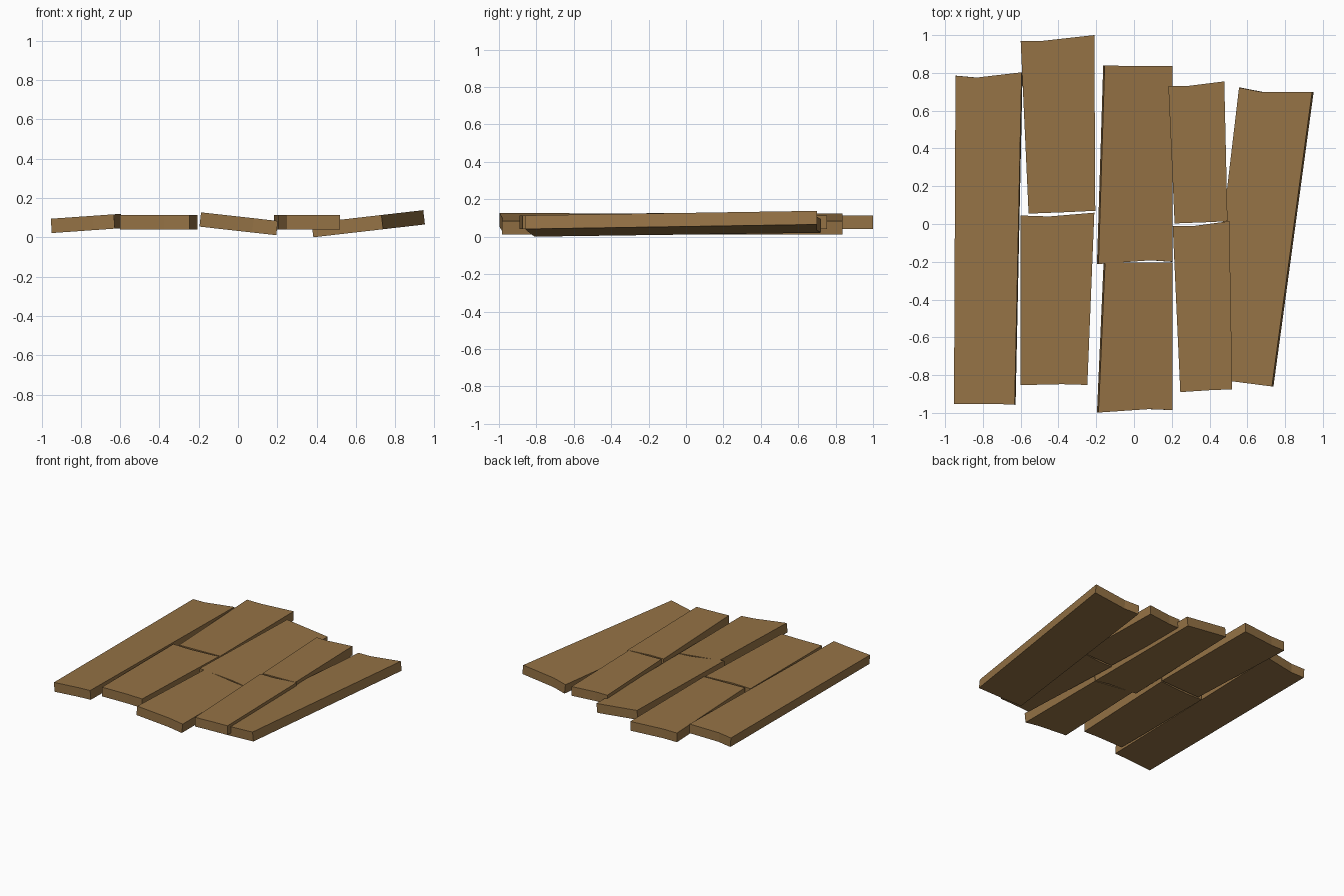
import bpy, bmesh
from mathutils import Vector

wood = bpy.data.materials.new("wood")
wood.diffuse_color = (0.30, 0.17, 0.06, 1)
THICK = 0.073


def plank(name, outline, z, slope=0.0, x0=0.0):
    """Board whose top face follows z + slope * (x - x0), thickened along its normal."""
    normal = Vector((-slope, 0, 1)).normalized()
    top = [Vector((x, y, z + slope * (x - x0))) for x, y in outline]
    bm = bmesh.new()
    upper = [bm.verts.new(p) for p in top]
    lower = [bm.verts.new(p - normal * THICK) for p in top]
    bm.faces.new(upper)
    bm.faces.new(lower[::-1])
    n = len(top)
    for i in range(n):
        j = (i + 1) % n
        bm.faces.new((upper[i], lower[i], lower[j], upper[j]))
    bmesh.ops.recalc_face_normals(bm, faces=bm.faces)
    mesh = bpy.data.meshes.new(name)
    bm.to_mesh(mesh)
    bm.free()
    mesh.materials.append(wood)
    ob = bpy.data.objects.new(name, mesh)
    bpy.context.collection.objects.link(ob)


# Far left board, raised towards the middle
plank("left_plank", [(-0.953, -0.953), (-0.74, -0.952), (-0.632, -0.957), (-0.595, 0.803),
                     (-0.835, 0.775), (-0.945, 0.785)], 0.095, 0.07, -0.95)
# Second row, two flat boards
plank("second_back_plank", [(-0.558, 0.055), (-0.35, 0.063), (-0.205, 0.07), (-0.21, 1.0),
                            (-0.48, 0.97), (-0.60, 0.97)], 0.113)
plank("second_front_plank", [(-0.60, -0.853), (-0.38, -0.848), (-0.247, -0.852), (-0.21, 0.06),
                             (-0.45, 0.04), (-0.60, 0.045)], 0.113)
# Middle row, two boards sloping down to the right
plank("middle_back_plank", [(-0.188, -0.212), (0.09, -0.192), (0.203, -0.2), (0.203, 0.837),
                            (-0.155, 0.838)], 0.127, -0.112, -0.185)
plank("middle_front_plank", [(-0.188, -0.998), (0.08, -0.98), (0.203, -0.985), (0.203, -0.205),
                             (-0.153, -0.205)], 0.127, -0.112, -0.185)
# Fourth row, two flat boards
plank("fourth_back_plank", [(0.215, 0.003), (0.40, 0.01), (0.495, 0.015), (0.478, 0.755),
                            (0.28, 0.73), (0.182, 0.73)], 0.113)
plank("fourth_front_plank", [(0.245, -0.89), (0.40, -0.88), (0.52, -0.875), (0.505, 0.015),
                             (0.32, -0.01), (0.205, -0.01)], 0.113)
# Far right board, skewed and tucked under its neighbour
plank("right_plank", [(0.375, -0.81), (0.52, -0.833), (0.73, -0.86), (0.943, 0.70),
                      (0.67, 0.70), (0.556, 0.722)], 0.073, 0.115, 0.375)
